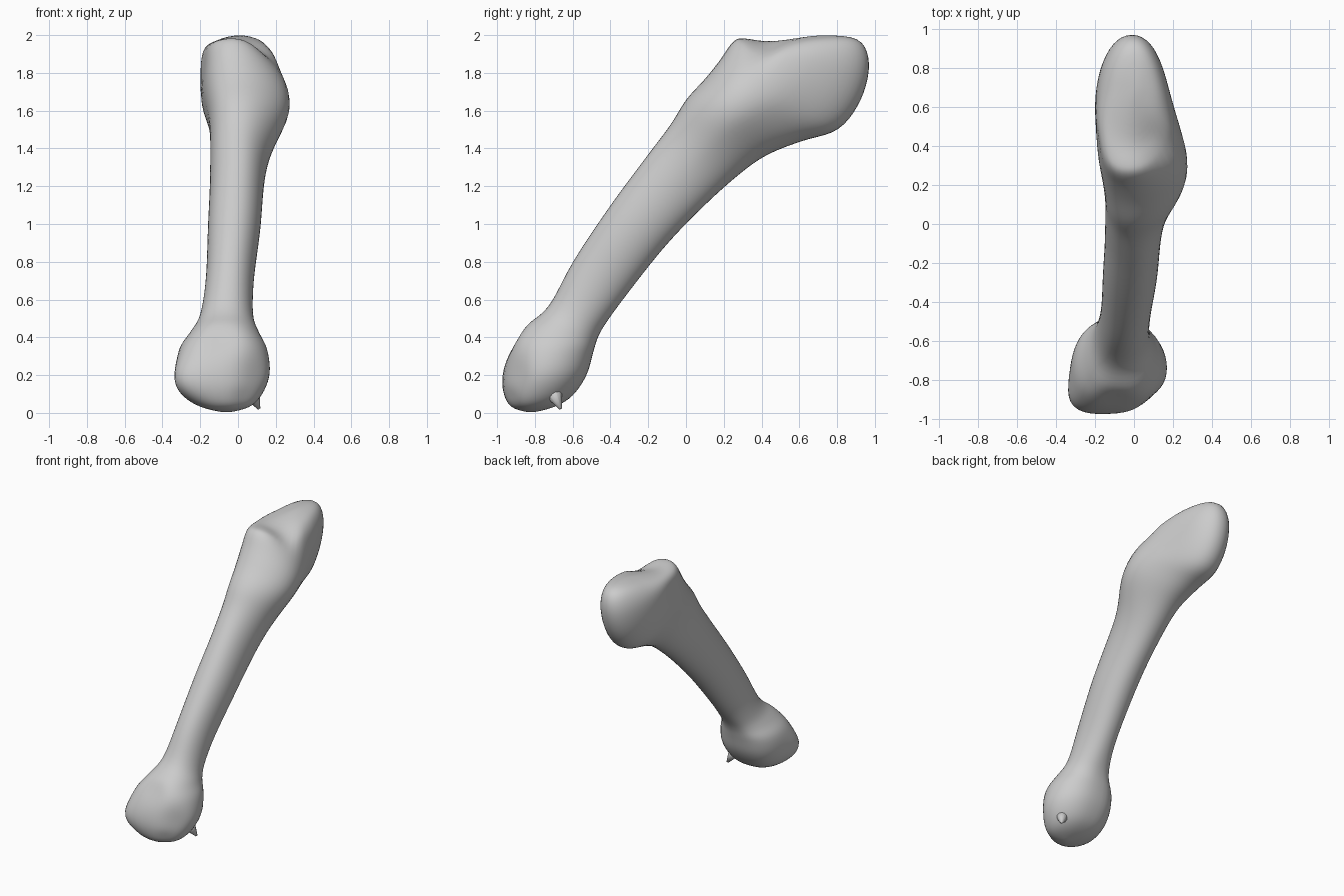
import bpy
import bmesh
from math import sin, cos, pi, exp
from mathutils import Vector

cube = bpy.data.objects.get("Cube")
if cube:
    bpy.data.objects.remove(cube, do_unlink=True)

# One colour for the whole bone
bone_grey = bpy.data.materials.new("bone_grey")
bone_grey.use_nodes = True
COLOUR = (0.6, 0.6, 0.6, 1)
bone_grey.diffuse_color = COLOUR
bone_grey.node_tree.nodes["Principled BSDF"].inputs["Base Color"].default_value = COLOUR

# Cross-sections from lower to upper end:
# front y, front z, back y, back z, right x, left x
SECTIONS = [
    (-.82, 0, -.82, 0, -.06, -.06),
    (-.925, .03, -.7, .03, -.19, .06),
    (-.965, .11, -.6, .09, -.285, .13),
    (-.965, .22, -.525, .2, -.32, .17),
    (-.93, .36, -.49, .32, -.31, .155),
    (-.86, .46, -.465, .4, -.25, .11),
    (-.73, .56, -.42, .48, -.2, .08),
    (-.6, .8, -.31, .63, -.17, .085),
    (-.4, 1.1, -.12, .87, -.16, .12),
    (-.2, 1.37, .06, 1.06, -.15, .135),
    (-.08, 1.53, .25, 1.235, -.155, .145),
    (0, 1.66, .42, 1.36, -.17, .155),
    (.1, 1.77, .62, 1.44, -.19, .165),
    (.18, 1.87, .81, 1.5, -.205, .175),
    (.25, 1.96, .93, 1.66, -.205, .175),
    (.32, 1.975, .972, 1.85, -.18, .16),
    (.45, 1.97, .91, 1.98, -.11, .11),
    (.7, 2, .7, 2, .01, .01),
]

# Soft hollows and ridges: centre, radius, push
BUMPS = [
    ((.2, .22, 1.72), .3, (.15, 0, 0)),       # large side knob of the upper end
    ((.1, .4, 1.96), .11, (0, 0, -.06)),      # groove between the upper knobs
    ((.2, .46, 1.92), .08, (.02, 0, .03)),    # side ridge
    ((-.04, .29, 1.96), .09, (0, 0, .015)),   # front knob
    ((-.19, .42, 1.85), .11, (.02, 0, 0)),    # neck behind the front knob
    ((-.1, -.92, .4), .1, (0, .03, 0)),       # hollow over the lower joint
    ((.02, -.92, .08), .06, (0, .015, .01)),  # groove of the lower joint
    ((-.27, -.9, .18), .13, (-.05, -.03, 0)),  # right corner of the lower joint
    ((.09, -.9, .2), .1, (0, .03, 0)),        # slanted left corner of the lower joint
]
SIDES = 48
STEPS = 5


def spline(a, b, c, d, t):
    """Smooth blend from b to c."""
    return [q + t / 2 * (r - p + t * (2 * p - 5 * q + 4 * r - s + t * (3 * (q - r) + s - p)))
            for p, q, r, s in zip(a, b, c, d)]


def ring(section):
    """Rounded ring; the head's front leans right, the foot is boxier on its right."""
    fy, fz, by, bz, right, left = section
    height = (fz + bz) / 2
    head = min(max((height - 1.2) / .4, 0), 1)
    foot = min(max((.6 - height) / .2, 0), 1)
    centre = (right + left) / 2
    points = []
    for i in range(SIDES):
        a = 2 * pi * i / SIDES
        u, s = cos(a), sin(a)
        half, power = (left - centre, .92) if s > 0 else (centre - right, .92 - .22 * foot)
        x = centre + half * abs(s) ** power * (1 if s > 0 else -1)
        x -= .05 * head * max(u, 0) * (left - right) / .38
        points.append(Vector((x, (fy + by + u * (fy - by)) / 2, (fz + bz + u * (fz - bz)) / 2)))
    return points


def sculpt(p):
    """Move a point by all the soft bumps."""
    move = Vector()
    for centre, radius, push in BUMPS:
        move += Vector(push) * exp(-((p - Vector(centre)).length / radius) ** 2)
    return p + move


def finish(name, bm):
    bmesh.ops.recalc_face_normals(bm, faces=bm.faces)
    mesh = bpy.data.meshes.new(name)
    bm.to_mesh(mesh)
    bm.free()
    mesh.materials.append(bone_grey)
    for face in mesh.polygons:
        face.use_smooth = True
    obj = bpy.data.objects.new(name, mesh)
    bpy.context.collection.objects.link(obj)
    return obj


# Bone: loft through the smoothed cross-sections
padded = [SECTIONS[0]] + SECTIONS + [SECTIONS[-1]]
path = [spline(*padded[i:i + 4], k / STEPS)
        for i in range(len(SECTIONS) - 1) for k in range(STEPS)]
path.append(SECTIONS[-1])
bm = bmesh.new()
rings = [[bm.verts.new(sculpt(p)) for p in ring(section)] for section in path]
for low, high in zip(rings, rings[1:]):
    for i in range(SIDES):
        j = (i + 1) % SIDES
        bm.faces.new((low[i], low[j], high[j], high[i]))
bmesh.ops.remove_doubles(bm, verts=bm.verts, dist=.0005)
# Relax the loft so the head flows into the shaft
for _ in range(4):
    bmesh.ops.smooth_vert(bm, verts=bm.verts, factor=.4,
                          use_axis_x=True, use_axis_y=True, use_axis_z=True)
finish("bone", bm)

# Spur: small pointed growth under the lower joint
bm = bmesh.new()
bmesh.ops.create_cone(bm, cap_ends=True, segments=12, radius1=.06, radius2=.008, depth=.13)
spur = finish("lower_spur", bm)
start, tip = Vector((.06, -.71, .13)), Vector((.11, -.665, .025))
spur.location = (start + tip) / 2
spur.rotation_euler = (tip - start).to_track_quat('Z', 'Y').to_euler()
